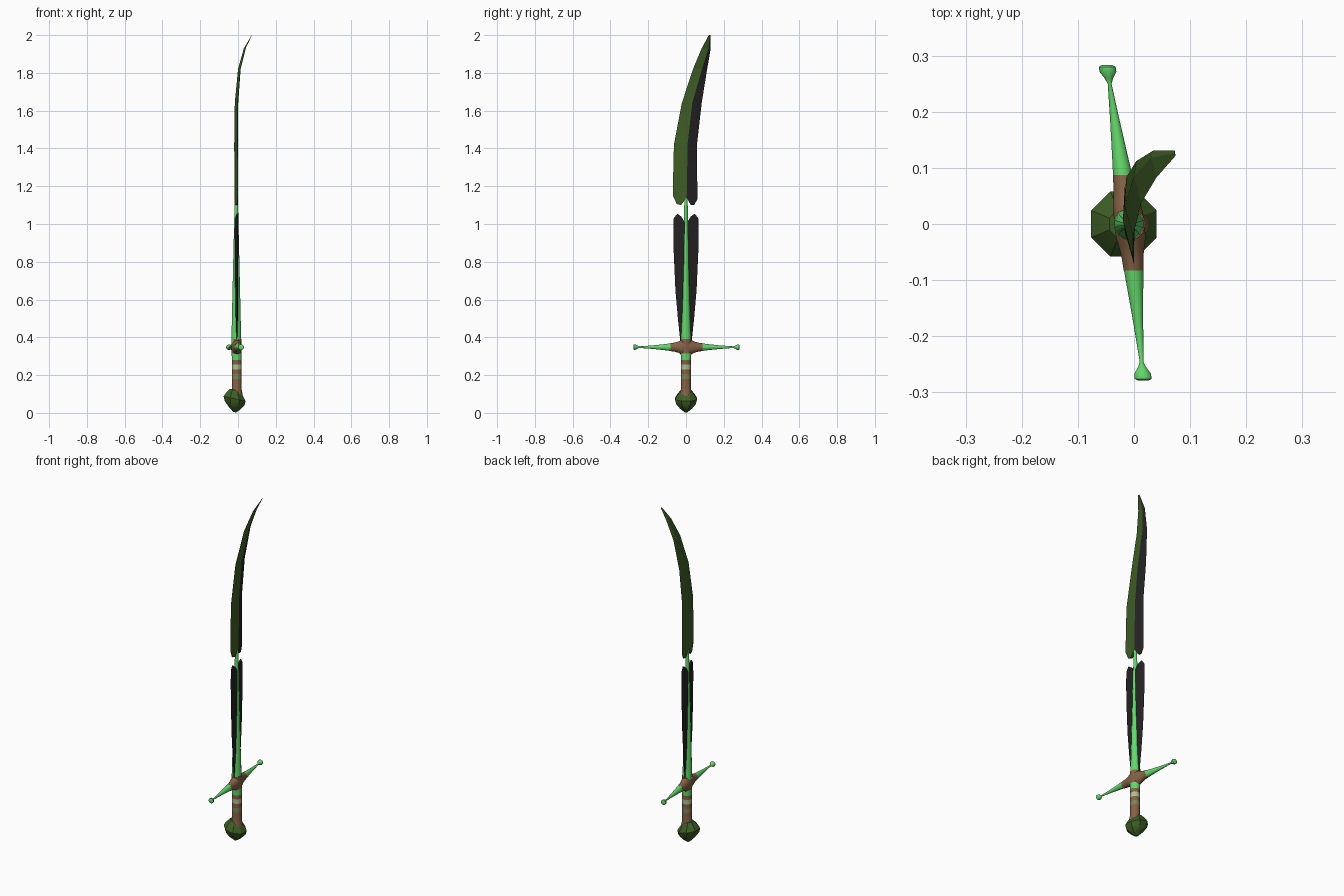
import bpy, bmesh, math

if "Cube" in bpy.data.objects:
    bpy.data.objects.remove(bpy.data.objects["Cube"])

SLOPE = -0.115          # slight turn of the sword about its long axis
CX = -0.008             # x of the main axis


def mat(name, r, g, b):
    m = bpy.data.materials.new(name)
    lin = [((c / 255 + 0.055) / 1.055) ** 2.4 for c in (r, g, b)]
    m.diffuse_color = (*lin, 1)
    m.use_nodes = True
    m.node_tree.nodes["Principled BSDF"].inputs["Base Color"].default_value = m.diffuse_color
    return m


GREEN = mat("bright green", 101, 216, 108)
BLACK = mat("charcoal", 36, 34, 35)
MOSS = mat("moss green", 62, 94, 38)
BROWN = mat("brown", 134, 98, 70)
PALE = mat("pale green", 172, 192, 148)
OLIVE = mat("olive tan", 128, 132, 88)


def finish(name, bm, mats, angle=35):
    bmesh.ops.remove_doubles(bm, verts=bm.verts, dist=0.0002)
    bmesh.ops.recalc_face_normals(bm, faces=bm.faces)
    me = bpy.data.meshes.new(name)
    bm.to_mesh(me)
    bm.free()
    ob = bpy.data.objects.new(name, me)
    bpy.context.collection.objects.link(ob)
    for m in mats:
        me.materials.append(m)
    bpy.ops.object.select_all(action='DESELECT')
    ob.select_set(True)
    bpy.context.view_layer.objects.active = ob
    bpy.ops.object.shade_smooth_by_angle(angle=math.radians(angle))
    return ob


def loft(name, stations, place, mats, sides=16, bands=None, angle=35):
    """Stations are (distance, radius a, radius b); place maps (d, a, b) to xyz."""
    bm = bmesh.new()
    rings = []
    for d, ra, rb in stations:
        rings.append([bm.verts.new(place(d, ra * math.cos(t), rb * math.sin(t)))
                      for t in (2 * math.pi * (i + 0.5) / sides for i in range(sides))])
    for k in range(len(rings) - 1):
        for i in range(sides):
            j = (i + 1) % sides
            f = bm.faces.new((rings[k][i], rings[k][j], rings[k + 1][j], rings[k + 1][i]))
            f.material_index = bands[k] if bands else 0
    for ring, b in ((rings[0], 0), (rings[-1], -1)):
        bm.faces.new(ring).material_index = bands[b] if bands else 0
    return finish(name, bm, mats, angle)


def upright(cx):
    return lambda d, a, b: (cx + a, b, d)


COLS = (-1, -0.7, -0.4, 0, 0.4, 0.7, 1)


def blade(name, rows, mats, rule, first=None, last=None):
    """Lens-section blade; rows are (z, left y, ridge y, right y, half thickness, x).
    first / last give a jagged z for each column at that end."""
    bm = bmesh.new()
    sheets = {}
    for s in (1, -1):
        grid = []
        for k, (z, l, m, r, t, x) in enumerate(rows):
            line = []
            for c, u in enumerate(COLS):
                dy = u * ((m - l) if u < 0 else (r - m))
                zz = first[c] if first and k == 0 else z
                zz = last[c] if last and k == len(rows) - 1 else zz
                line.append(bm.verts.new((x + SLOPE * dy + s * t * (1 - abs(u)), m + dy, zz)))
            grid.append(line)
        sheets[s] = grid
        for k in range(len(rows) - 1):
            for c in range(len(COLS) - 1):
                f = bm.faces.new((grid[k][c], grid[k][c + 1], grid[k + 1][c + 1], grid[k + 1][c]))
                f.material_index = rule(s, COLS[c])
    # close both ends
    for k in (0, -1):
        a, b = sheets[1][k], sheets[-1][k]
        for c in range(len(COLS) - 1):
            bm.faces.new((a[c], a[c + 1], b[c + 1], b[c]))
    bmesh.ops.remove_doubles(bm, verts=bm.verts, dist=0.0002)
    return finish(name, bm, mats, 8)


# lower blade, with broken upper end
blade("lower_blade",
      [(0.36, -0.028, 0, 0.028, 0.011, -0.009),
       (0.50, -0.043, 0, 0.043, 0.011, -0.009),
       (0.65, -0.056, 0, 0.056, 0.011, -0.009),
       (0.85, -0.065, 0, 0.065, 0.011, -0.009),
       (0.96, -0.066, 0, 0.066, 0.011, -0.009),
       (1.03, -0.065, 0, 0.065, 0.010, -0.009)],
      [BLACK], lambda s, u: 0,
      last=(1.03, 1.055, 1.04, 1.0, 1.04, 1.055, 1.03))

# upper blade, curved towards +y and +x, one dark bevel
blade("upper_blade",
      [(1.10, -0.070, 0.003, 0.060, 0.010, -0.009),
       (1.17, -0.070, 0.005, 0.060, 0.010, -0.009),
       (1.42, -0.064, 0.008, 0.058, 0.010, -0.010),
       (1.64, -0.022, 0.033, 0.083, 0.009, -0.008),
       (1.82, 0.037, 0.085, 0.112, 0.007, 0.007),
       (1.93, 0.083, 0.119, 0.131, 0.005, 0.036),
       (2.00, 0.121, 0.126, 0.131, 0.0005, 0.073)],
      [MOSS, BLACK], lambda s, u: 1 if s > 0 and u >= 0 else 0,
      first=(1.15, 1.105, 1.10, 1.14, 1.10, 1.10, 1.13))

# tapering core rod through both blades
loft("core_rod", [(0.37, 0.027, 0.028), (0.55, 0.023, 0.021), (0.80, 0.017, 0.015),
                  (1.00, 0.012, 0.011), (1.14, 0.009, 0.009)],
     upright(-0.009), [GREEN], sides=12)

# banded grip
loft("grip", [(0.09, .033, .032), (0.13, .026, .026), (0.18, .026, .026), (0.205, .026, .026),
              (0.23, .026, .026), (0.257, .026, .026), (0.28, .026, .026), (0.315, .027, .029),
              (0.39, .027, .029)],
     upright(-0.007), [BROWN, OLIVE, PALE, GREEN], bands=[0, 0, 1, 0, 2, 0, 3, 0])

# faceted, tilted pommel
loft("pommel", [(0.004, .008, .008), (0.025, .034, .034), (0.052, .057, .057), (0.075, .063, .063),
                (0.098, .048, .048), (0.122, .028, .028)],
     lambda d, a, b: (-0.018 + a, b, d - 0.22 * a), [MOSS], sides=8, angle=30)


# crossguard
def across(d, a, b):
    return (CX - 0.0075 * abs(d) / 0.27 + SLOPE * d + a, d + 0.002, 0.348 + b)


hub = [(0.0, .027, .043), (0.018, .027, .042), (0.03, .026, .037), (0.043, .023, .030),
       (0.06, .020, .025), (0.085, .018, .021)]
loft("guard_hub", [(-d, a, b) for d, a, b in reversed(hub[1:])] + hub, across, [BROWN])

arm = [(0.085, .0178, .0205), (0.12, .0145, .016), (0.18, .009, .0095), (0.248, .0035, .0045),
       (0.258, .008, .008), (0.269, .0155, .0145), (0.278, .0155, .0145), (0.281, .010, .010)]
for side, name in ((1, "guard_arm_back"), (-1, "guard_arm_front")):
    loft(name, [(side * d, a, b) for d, a, b in arm], across, [GREEN], sides=12)
